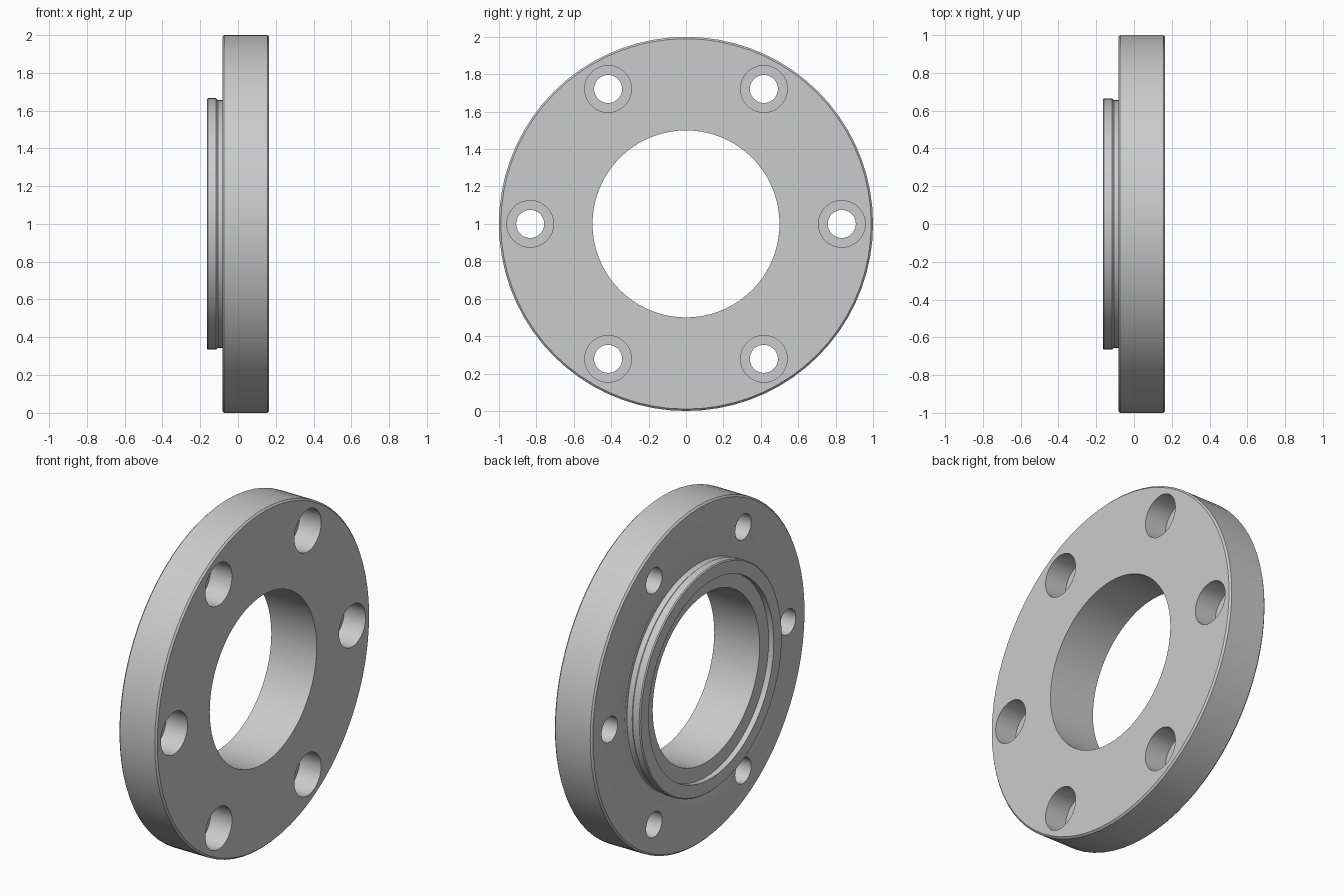
import bpy, bmesh
from math import sin, cos, tau

if "Cube" in bpy.data.objects:
    bpy.data.objects.remove(bpy.data.objects["Cube"])


def lathe(bm, profile, segs, cy=0.0, cz=1.0, closed=True):
    """Revolve (x, radius) points about an x-parallel axis; cap the ends if open."""
    rings = [[bm.verts.new((x, cy + r * cos(tau * i / segs), cz + r * sin(tau * i / segs)))
              for i in range(segs)] for x, r in profile]
    n = len(rings)
    for k in range(n if closed else n - 1):
        a, b = rings[k], rings[(k + 1) % n]
        for i in range(segs):
            j = (i + 1) % segs
            bm.faces.new((a[i], a[j], b[j], b[i]))
    if not closed:
        bm.faces.new(rings[0])
        bm.faces.new(rings[-1])


def finish(name, bm):
    bmesh.ops.recalc_face_normals(bm, faces=bm.faces)
    mesh = bpy.data.meshes.new(name)
    bm.to_mesh(mesh)
    bm.free()
    obj = bpy.data.objects.new(name, mesh)
    bpy.context.collection.objects.link(obj)
    return obj


# Flange disc with bore, recessed spigot and undercut groove
bm = bmesh.new()
lathe(bm, [
    (0.165, 0.50), (0.165, 0.99), (0.155, 1.0),        # front face, chamfer
    (-0.073, 1.0), (-0.083, 0.99),                     # rim, chamfer
    (-0.083, 0.69), (-0.076, 0.675), (-0.076, 0.66),   # groove in back face
    (-0.082, 0.656), (-0.107, 0.656), (-0.117, 0.665), # undercut neck
    (-0.159, 0.665), (-0.165, 0.659),                  # spigot
    (-0.165, 0.585), (-0.132, 0.585), (-0.132, 0.50),  # recess to bore
], 72)
flange = finish("flange", bm)

# Six counterbored bolt holes
bm = bmesh.new()
for k in range(6):
    a = tau * k / 6
    lathe(bm, [(-0.3, 0.075), (0.025, 0.075), (0.025, 0.125), (0.3, 0.125)], 36,
          0.833 * cos(a), 1 + 0.833 * sin(a), closed=False)
cutter = finish("bolt_hole_cutter", bm)
cutter.hide_render = True

mod = flange.modifiers.new("bolt_holes", 'BOOLEAN')
mod.operation = 'DIFFERENCE'
mod.solver = 'EXACT'
mod.object = cutter
bpy.context.view_layer.objects.active = flange
for o in bpy.context.selected_objects:
    o.select_set(False)
flange.select_set(True)
bpy.ops.object.modifier_apply(modifier=mod.name)
bpy.data.objects.remove(cutter)

# Smooth round walls, crisp edges
bpy.ops.object.shade_smooth_by_angle(angle=0.5)
